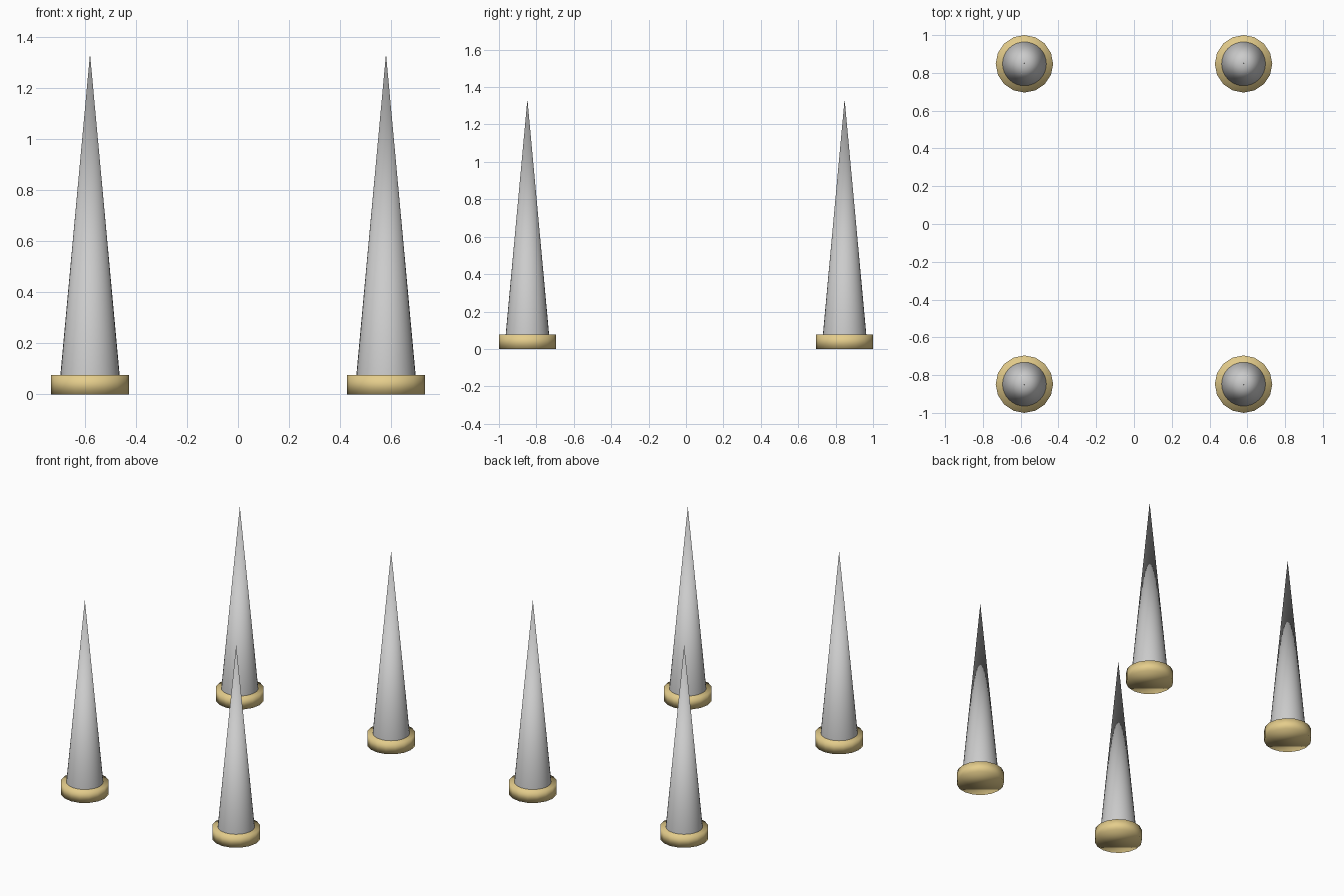
import bpy

if "Cube" in bpy.data.objects:
    bpy.data.objects.remove(bpy.data.objects["Cube"])

X, Y = 0.58, 0.848       # corner positions
BASE_R, BASE_H = 0.152, 0.077
SPIKE_R, TIP_Z = 0.116, 1.335

brass = bpy.data.materials.new("brass")
brass.diffuse_color = (0.78, 0.61, 0.26, 1)
brass.use_nodes = True
brass.node_tree.nodes["Principled BSDF"].inputs["Base Color"].default_value = brass.diffuse_color


def smooth(name):
    ob = bpy.context.object
    ob.name = name
    bpy.ops.object.shade_smooth()
    return ob


for side, sx in (("left", -1), ("right", 1)):
    for end, sy in (("front", -1), ("back", 1)):
        x, y = sx * X, sy * Y
        # round collar at the foot
        bpy.ops.mesh.primitive_cylinder_add(
            vertices=16, radius=BASE_R, depth=BASE_H,
            location=(x, y, BASE_H / 2))
        smooth(f"base_{end}_{side}").data.materials.append(brass)
        # tall pointed spike, open underneath where it meets the collar
        bpy.ops.mesh.primitive_cone_add(
            vertices=32, radius1=SPIKE_R, radius2=0, depth=TIP_Z - BASE_H,
            end_fill_type='NOTHING', location=(x, y, (TIP_Z + BASE_H) / 2))
        smooth(f"spike_{end}_{side}")
